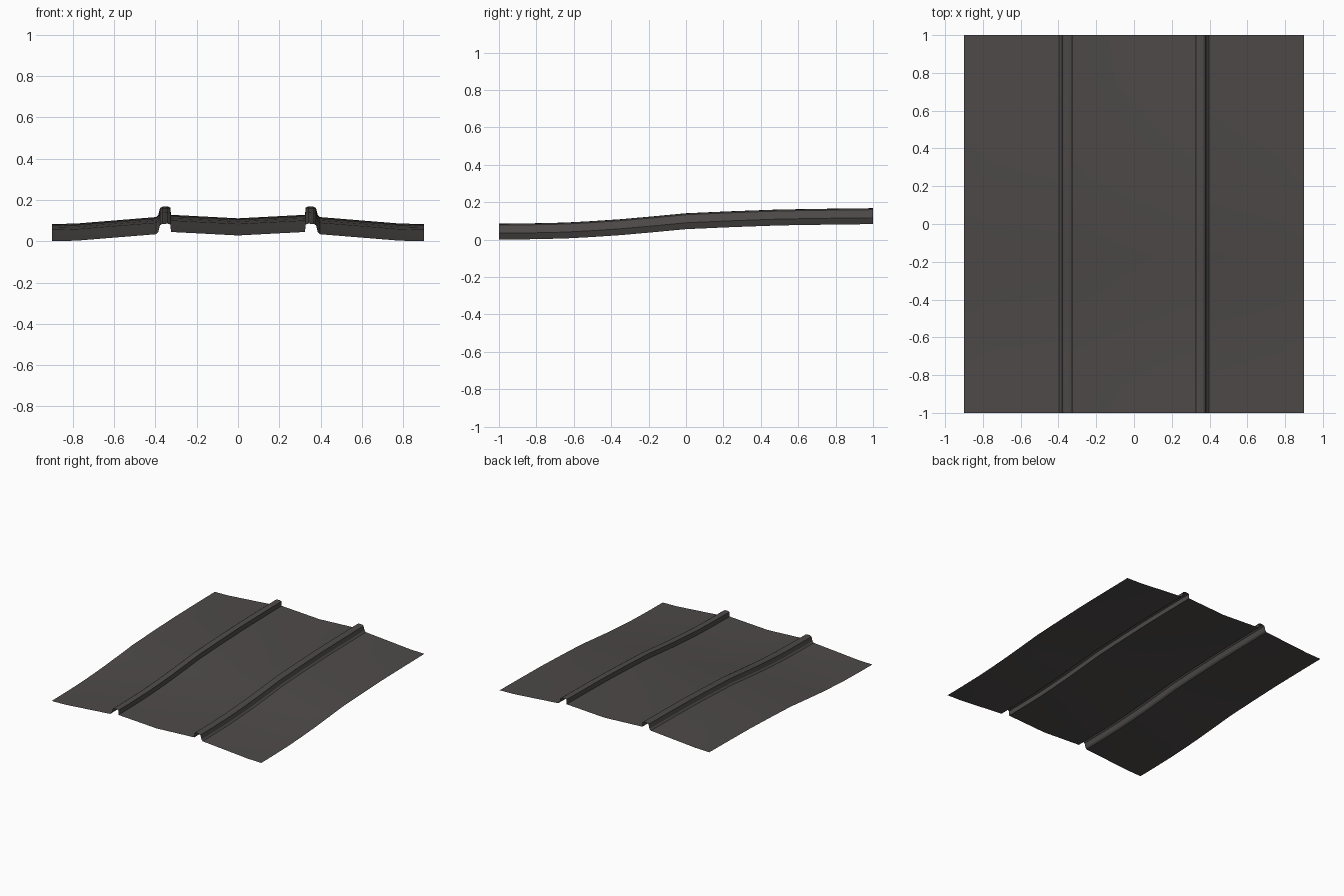
import bpy, bmesh, math

if "Cube" in bpy.data.objects:
    bpy.data.objects.remove(bpy.data.objects["Cube"])

# Dark asphalt colour
mat = bpy.data.materials.new("dark_grey")
mat.diffuse_color = (0.075, 0.068, 0.066, 1)
mat.use_nodes = True
mat.node_tree.nodes["Principled BSDF"].inputs["Base Color"].default_value = mat.diffuse_color

# Half cross-section (x, z) from the centre dip, over the raised rib, to the outer edge
half = [(0, 0.028), (0.325, 0.045), (0.327, 0.080), (0.340, 0.085), (0.368, 0.084),
        (0.378, 0.077), (0.386, 0.045), (0.397, 0.034), (0.78, 0.003), (0.90, 0.0)]
profile = [(-x, z) for x, z in reversed(half[1:])] + half

# Lengthwise rise (y, z offset)
path = [(-1, 0), (-0.83, 0.002), (-0.65, 0.006), (-0.5, 0.014), (-0.35, 0.024), (-0.17, 0.040),
        (0, 0.056), (0.25, 0.067), (0.5, 0.076), (0.75, 0.080), (1, 0.083)]

# Ribbed sheet: the profile swept along the path
bm = bmesh.new()
rows = [[bm.verts.new((x, y, z + dz)) for x, z in profile] for y, dz in path]
for a, b in zip(rows, rows[1:]):
    for i in range(len(profile) - 1):
        bm.faces.new((a[i], a[i + 1], b[i + 1], b[i]))
mesh = bpy.data.meshes.new("ribbed_ramp_sheet")
bm.to_mesh(mesh)
bm.free()
mesh.materials.append(mat)
sheet = bpy.data.objects.new("ribbed_ramp_sheet", mesh)
bpy.context.collection.objects.link(sheet)

# Smooth along the slope, sharp at the rib edges
bpy.context.view_layer.objects.active = sheet
sheet.select_set(True)
bpy.ops.object.shade_smooth_by_angle(angle=math.radians(30))
